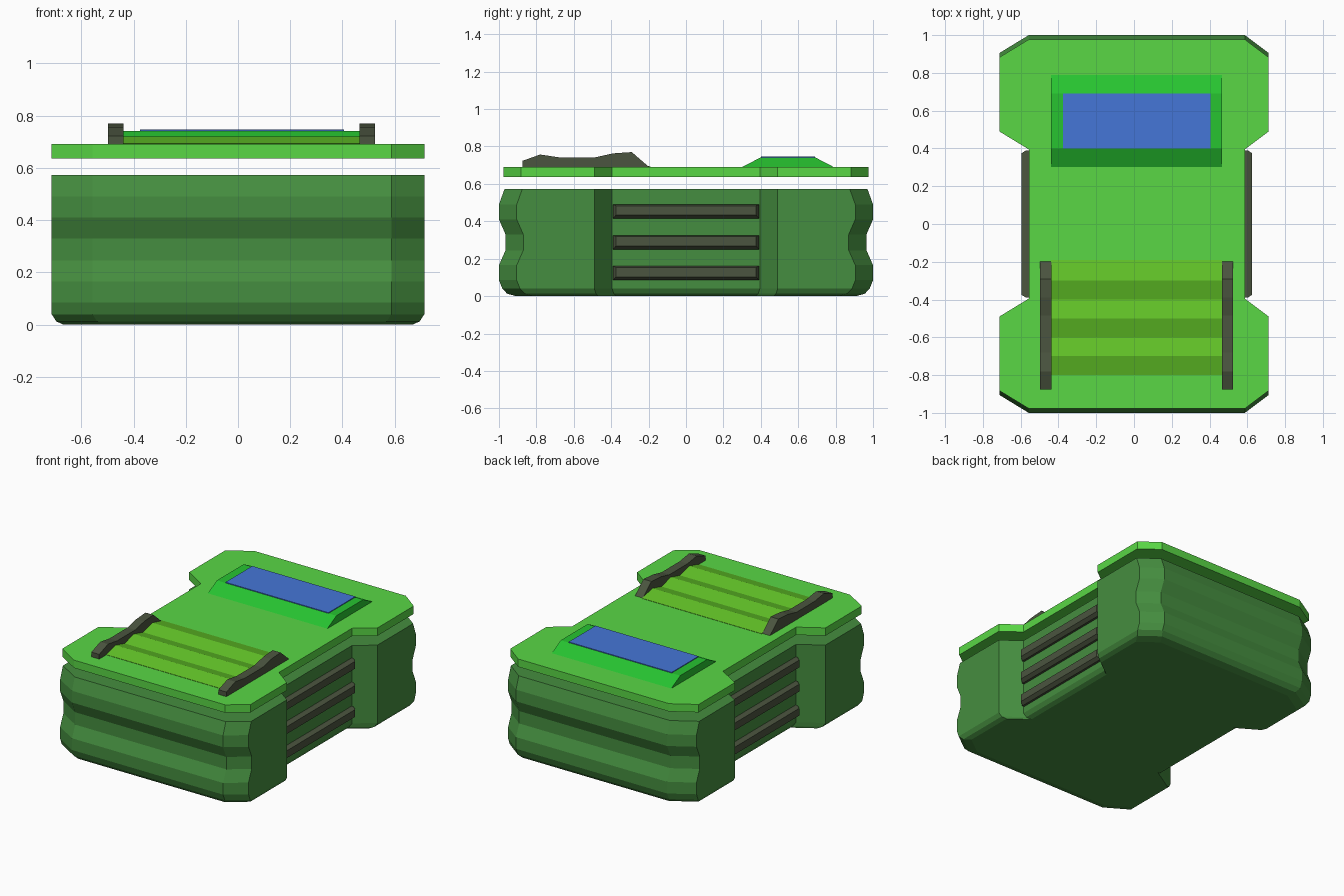
import bpy, bmesh

if "Cube" in bpy.data.objects:
    bpy.data.objects.remove(bpy.data.objects["Cube"])


def material(name, rgb):
    m = bpy.data.materials.new(name)
    m.diffuse_color = (*rgb, 1)
    m.use_nodes = True
    m.node_tree.nodes["Principled BSDF"].inputs["Base Color"].default_value = m.diffuse_color
    return m


BODY = material("body_green", (0.06, 0.27, 0.05))
LID = material("lid_green", (0.10, 0.68, 0.06))
FRAME = material("frame_green", (0.02, 0.55, 0.03))
RIB = material("rib_green", (0.12, 0.54, 0.02))
BLUE = material("screen_blue", (0.06, 0.18, 0.68))
DARK = material("dark_trim", (0.07, 0.09, 0.05))


def loft(name, rings, mat):
    """Join a stack of equal-length point rings and cap both ends."""
    bm = bmesh.new()
    loops = [[bm.verts.new(p) for p in ring] for ring in rings]
    n = len(loops[0])
    for a, b in zip(loops, loops[1:]):
        for i in range(n):
            j = (i + 1) % n
            bm.faces.new((a[i], a[j], b[j], b[i]))
    bm.faces.new(loops[0][::-1])
    bm.faces.new(loops[-1])
    bmesh.ops.recalc_face_normals(bm, faces=bm.faces)
    me = bpy.data.meshes.new(name)
    bm.to_mesh(me)
    bm.free()
    me.materials.append(mat)
    ob = bpy.data.objects.new(name, me)
    bpy.context.collection.objects.link(ob)
    return ob


def outline(z, end, inset=0.0):
    """Waisted plan outline; end is the y reach of the front and back."""
    side = 0.713 - inset
    waist = 0.572 - inset
    right = [(waist, end), (side, end - 0.095), (side, 0.49 - inset / 2),
             (waist, 0.395 - inset / 2)]
    right += [(x, -y) for x, y in reversed(right)]
    left = [(-x, y) for x, y in reversed(right)]
    # the narrow parts sit slightly right of centre
    return [(x + (0.015 if abs(x) < side - 0.01 else 0), y, z)
            for x, y in right + left]


def extrude_x(name, profile, x0, x1, mat):
    return loft(name, [[(x, y, z) for y, z in profile] for x in (x0, x1)], mat)


# wavy-ended body with rounded bottom edge
levels = [(0, 0.945, 0.045), (0.013, 0.97, 0.017), (0.04, 0.982, 0.0),
          (0.085, 1.0, 0), (0.165, 1.0, 0), (0.245, 0.965, 0),
          (0.33, 0.965, 0), (0.41, 1.0, 0), (0.49, 1.0, 0), (0.573, 0.97, 0)]
loft("body", [outline(z, e - i * 0.8, i) for z, e, i in levels], BODY)

# floating lid plate
loft("lid", [outline(z, 0.977) for z in (0.637, 0.691)], LID)

# bevelled grip slats in the two waists
for side, label in ((1, "right"), (-1, "left")):
    for k, z in enumerate((0.085, 0.25, 0.415)):
        rings = []
        for d, y, lo, hi in ((0.54, 0.39, 0, 0.075), (0.587, 0.39, 0, 0.075),
                             (0.61, 0.375, 0.018, 0.068)):
            x = 0.015 + side * d
            rings.append([(x, -y, z + lo), (x, y, z + lo),
                          (x, y, z + hi), (x, -y, z + hi)])
        loft(f"{label}_slat_{k + 1}", rings, DARK)

# screen housing and screen
extrude_x("screen_housing", [(0.3, 0.69), (0.79, 0.69), (0.69, 0.742),
                             (0.4, 0.742)], -0.44, 0.465, FRAME)
extrude_x("screen", [(0.4, 0.735), (0.69, 0.735), (0.69, 0.747),
                     (0.4, 0.747)], -0.375, 0.405, BLUE)

# low ridged panel
ridges = [(-0.19 - 0.1 * i - (0.01 if i else 0), 0.72 if i % 2 else 0.693)
          for i in range(7)]
extrude_x("ribbed_panel", ridges + [(-0.8, 0.685), (-0.19, 0.685)],
          -0.44, 0.465, RIB)

# curved side rails of the ridged panel
rail = [(-0.875, 0.688), (-0.875, 0.723), (-0.78, 0.757), (-0.68, 0.742),
        (-0.485, 0.742), (-0.39, 0.763), (-0.29, 0.77), (-0.195, 0.688)]
extrude_x("left_rail", rail, -0.497, -0.438, DARK)
extrude_x("right_rail", rail, 0.465, 0.525, DARK)
